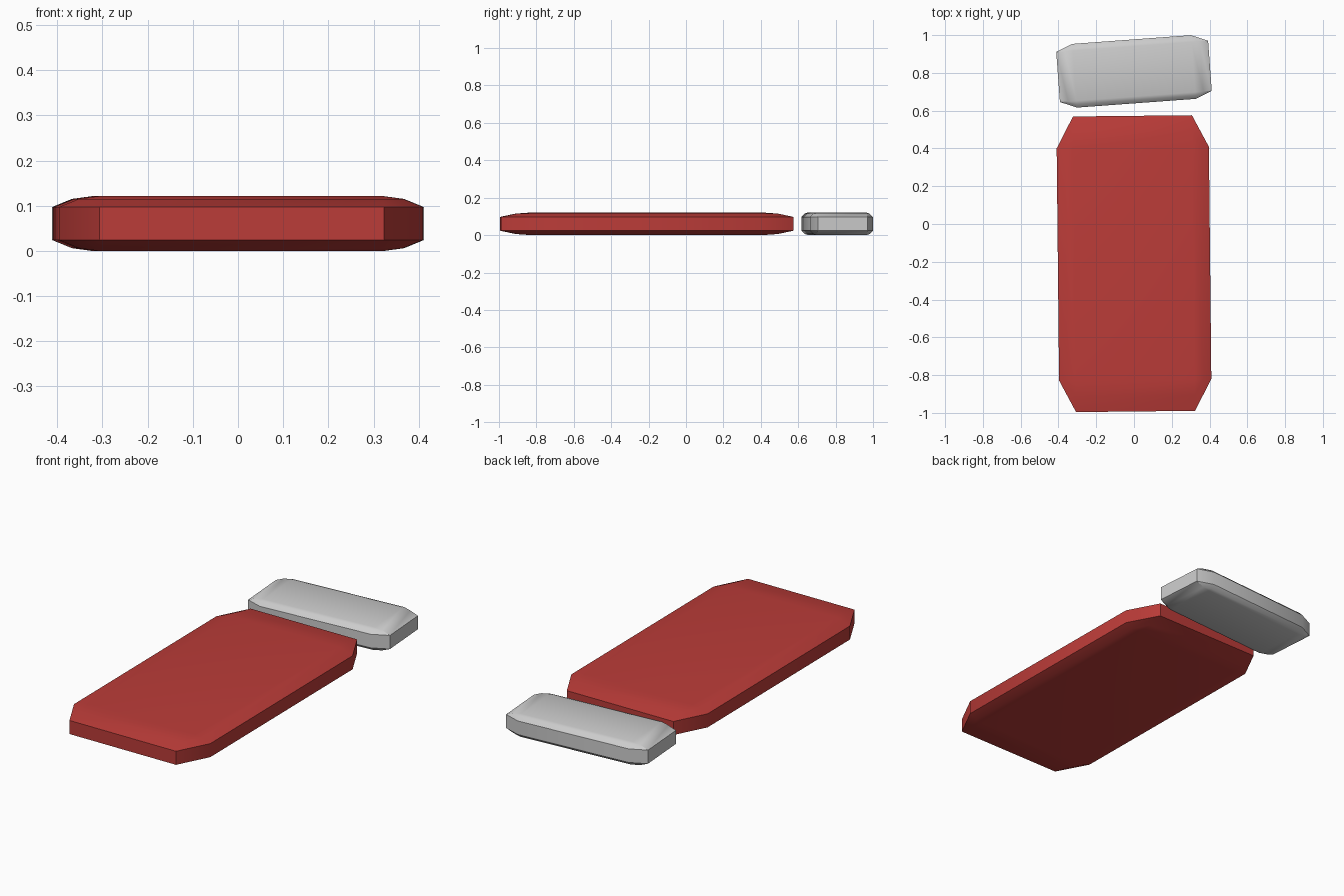
import bpy, bmesh, math

if "Cube" in bpy.data.objects:
    bpy.data.objects.remove(bpy.data.objects["Cube"])


def ring(hx, hy, cx, cy):
    """Rectangle with cut corners, counter-clockwise."""
    return [(hx, -hy + cy), (hx, hy - cy), (hx - cx, hy), (-hx + cx, hy),
            (-hx, hy - cy), (-hx, -hy + cy), (-hx + cx, -hy), (hx - cx, -hy)]


def cushion(name, hx, hy, cx, cy, centre_y, angle):
    """Flat block with cut corners and softly rounded top and bottom rims."""
    # (height, share of the corner cut by which the outline shrinks)
    profile = [(0.0, 1.0), (0.006, 0.5), (0.024, 0.0),
               (0.097, 0.0), (0.115, 0.5), (0.121, 1.0)]
    bm = bmesh.new()
    rings = []
    for z, s in profile:
        pts = ring(hx - cx * s, hy - cy * s, cx * (1 - s), cy * (1 - s))
        rings.append([bm.verts.new((x, y, z)) for x, y in pts])
    for a, b in zip(rings, rings[1:]):
        for i in range(8):
            j = (i + 1) % 8
            bm.faces.new((a[i], a[j], b[j], b[i]))
    bm.faces.new(rings[0][::-1])
    bm.faces.new(rings[-1])
    # Corners of the flat top and bottom collapse to single points
    bmesh.ops.remove_doubles(bm, verts=bm.verts, dist=0.0005)
    bmesh.ops.recalc_face_normals(bm, faces=bm.faces)
    mesh = bpy.data.meshes.new(name)
    bm.to_mesh(mesh)
    bm.free()
    ob = bpy.data.objects.new(name, mesh)
    bpy.context.collection.objects.link(ob)
    ob.location.y = centre_y
    ob.rotation_euler.z = math.radians(angle)
    bpy.ops.object.select_all(action='DESELECT')
    ob.select_set(True)
    bpy.context.view_layer.objects.active = ob
    bpy.ops.object.shade_smooth_by_angle(angle=math.radians(30))
    return ob


# Red sleeping mat
mat = cushion("sleeping_mat", 0.403, 0.7825, 0.088, 0.168, -0.21, 0.6)
red = bpy.data.materials.new("red_cloth")
red.diffuse_color = (0.5, 0.045, 0.04, 1)
red.use_nodes = True
red.node_tree.nodes["Principled BSDF"].inputs["Base Color"].default_value = red.diffuse_color
mat.data.materials.append(red)

# Grey pillow, turned slightly
cushion("pillow", 0.403, 0.169, 0.088, 0.036, 0.808, 4.2)
